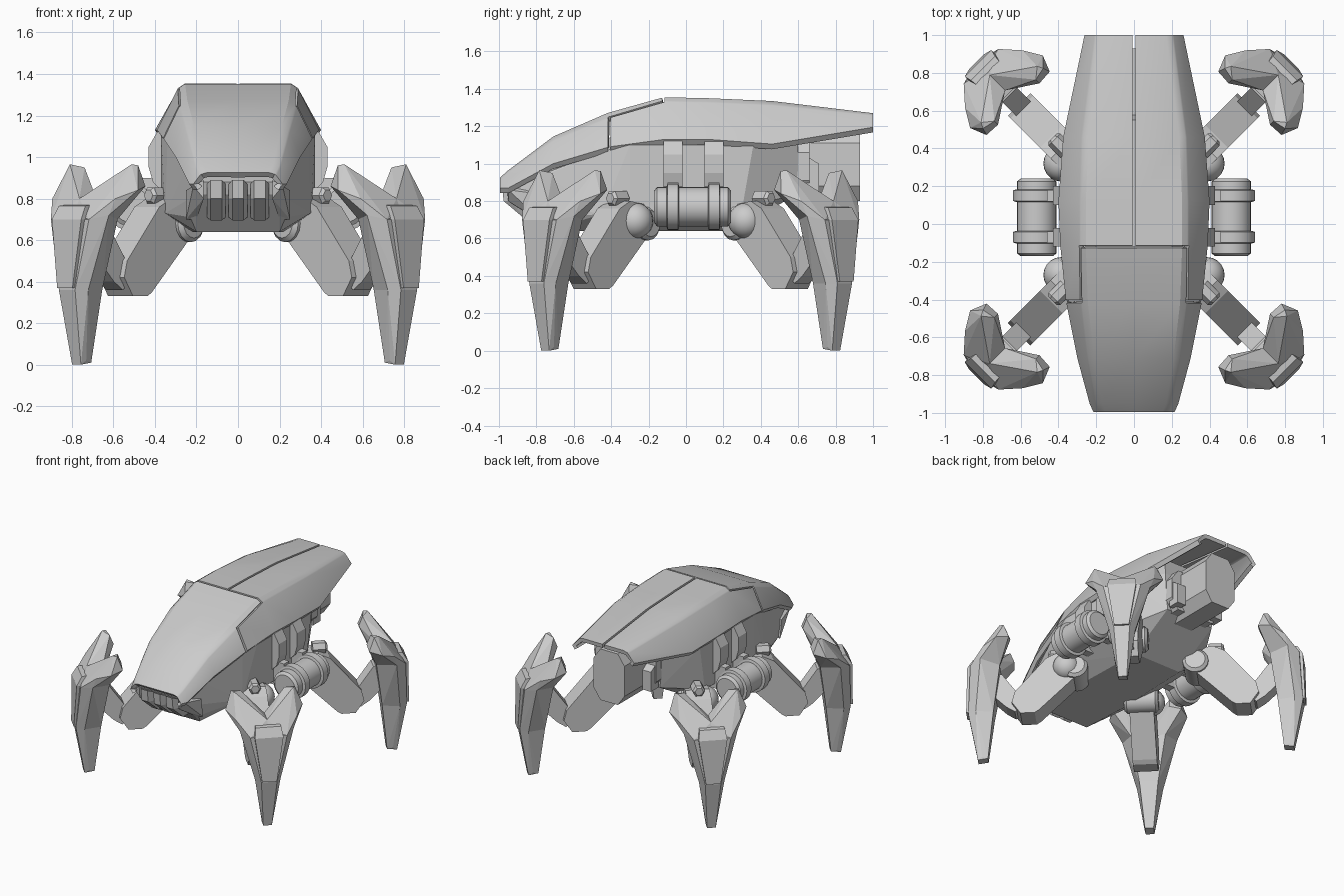
import bpy, bmesh, math
from mathutils import Vector, Matrix

if "Cube" in bpy.data.objects:
    bpy.data.objects.remove(bpy.data.objects["Cube"])

grey = bpy.data.materials.new("light_grey")
grey.diffuse_color = (0.6, 0.6, 0.6, 1)
grey.use_nodes = True
grey.node_tree.nodes["Principled BSDF"].inputs["Base Color"].default_value = grey.diffuse_color
R2 = math.sqrt(2)


def smooth_by_angle(ob):
    bpy.ops.object.select_all(action='DESELECT')
    ob.select_set(True)
    bpy.context.view_layer.objects.active = ob
    bpy.ops.object.shade_smooth_by_angle(angle=math.radians(25))


def finish(name, bm, smooth=True):
    bmesh.ops.recalc_face_normals(bm, faces=bm.faces)
    me = bpy.data.meshes.new(name)
    bm.to_mesh(me)
    bm.free()
    me.materials.append(grey)
    ob = bpy.data.objects.new(name, me)
    bpy.context.collection.objects.link(ob)
    if smooth:
        smooth_by_angle(ob)
    return ob


def hull(name, *groups):
    """Faceted part made from one or more convex point groups."""
    bm = bmesh.new()
    for pts in groups:
        vs = [bm.verts.new(p) for p in pts]
        res = bmesh.ops.convex_hull(bm, input=vs)
        junk = {v for v in res["geom_interior"] if isinstance(v, bmesh.types.BMVert)}
        bmesh.ops.delete(bm, geom=list(junk), context='VERTS')
    bmesh.ops.dissolve_limit(bm, angle_limit=0.02, verts=bm.verts, edges=bm.edges)
    return finish(name, bm, False)


def both(pts):
    return [(s * x, y, z) for x, y, z in pts for s in (1, -1)]


def box(x0, x1, y0, y1, z0, z1):
    return [(x, y, z) for x in (x0, x1) for y in (y0, y1) for z in (z0, z1)]


def lathe(name, origin, axis, profile, sides=24):
    """Turned part: profile of (distance along axis, radius)."""
    bm = bmesh.new()
    rot = Vector(axis).to_track_quat('Z', 'Y').to_matrix()
    rings = []
    for d, r in profile:
        rings.append([bm.verts.new(Vector(origin) + rot @ Vector(
            (r * math.cos(2 * math.pi * i / sides), r * math.sin(2 * math.pi * i / sides), d)))
            for i in range(sides)])
    for a, b in zip(rings, rings[1:]):
        for i in range(sides):
            j = (i + 1) % sides
            bm.faces.new((a[i], a[j], b[j], b[i]))
    bm.faces.new(rings[0])
    bm.faces.new(rings[-1])
    return finish(name, bm)


# Shell stations: y, roof half width, roof z, shoulder x, shoulder z, rim x, rim z
STATIONS = [
    (-0.995, .15, .925, .185, .91, .215, .87),
    (-0.95, .17, .965, .205, .95, .235, .87),
    (-0.71, .21, 1.145, .25, 1.12, .30, 1.00),
    (-0.41, .245, 1.275, .285, 1.245, .36, 1.09),
    (-0.12, .255, 1.355, .29, 1.33, .39, 1.13),
    (0.12, .255, 1.35, .29, 1.325, .40, 1.13),
    (0.46, .24, 1.335, .28, 1.31, .375, 1.105),
    (1.00, .17, 1.27, .21, 1.255, .262, 1.195)]


def section(y):
    for a, b in zip(STATIONS, STATIONS[1:]):
        if y <= b[0] + 1e-6:
            break
    t = (y - a[0]) / (b[0] - a[0])
    _, w, z, sx, sz, rx, rz = [p + (q - p) * t for p, q in zip(a, b)]
    return [(0, y, z), (.008, y, z), (w, y, z), (sx - .008, y, sz + .007), (sx, y, sz),
            (rx, y, rz), (rx - .02, y, rz - .028)]


def shell(name, strips, sides):
    """Curved plate: strips of (y list, first column, last column)."""
    bm = bmesh.new()
    for s in sides:
        for ys, c0, c1 in strips:
            rows = [[bm.verts.new((s * x, yy, z)) for x, yy, z in section(y)[c0:c1 + 1]] for y in ys]
            for a, b in zip(rows, rows[1:]):
                for i in range(len(a) - 1):
                    f = (a[i], a[i + 1], b[i + 1], b[i])
                    bm.faces.new(f if s > 0 else f[::-1])
    bmesh.ops.remove_doubles(bm, verts=bm.verts, dist=0.0005)
    ob = finish(name, bm, False)
    mod = ob.modifiers.new("thickness", 'SOLIDIFY')
    mod.thickness = 0.03
    # the plate thickens inward, below the curved surface
    up = sum(p.normal.z * p.area for p in ob.data.polygons)
    mod.offset = -1 if up > 0 else 1
    bpy.context.view_layer.objects.active = ob
    bpy.ops.object.modifier_apply(modifier=mod.name)
    smooth_by_angle(ob)


shell("front_shell", [([-.995, -.95, -.71, -.418], 0, 6), ([-.418, -.128], 0, 3)], (1, -1))
for s, side in ((1, "right"), (-1, "left")):
    shell(side + "_rear_shell", [([-.403, -.115], 4, 6), ([-.115, .12, .46, 1.0], 1, 6)], (s,))

# Main body with tapered nose and belly
hull("body", both([
    (.19, -.94, .88), (.20, -.92, .82), (.23, -.80, .71), (.20, -.75, .64), (.25, -.75, .94),
    (.35, -.45, .73), (.34, -.43, 1.07), (.22, -.40, .64), (.37, -.30, .74), (.37, -.30, 1.10),
    (.37, .30, .76), (.37, .36, 1.10), (.20, .25, .64), (.20, .60, .84), (.22, .60, 1.12),
    (.20, -.12, 1.28), (.18, .55, 1.27)]))

# Three nose slats, leaning back at the bottom
for i in (-1, 0, 1):
    c, w = i * .105, .045
    hull("nose_slat", [(c + s * k, y, z) for s in (1, -1) for k, y, z in (
        (w, -.94, .87), (w * .6, -.985, .89), (w * .6, -.975, .80), (w, -.94, .80),
        (w * .6, -.85, .695), (w, -.82, .71), (w, -.80, .80))])
# Cheek frames beside the slats
for s in (1, -1):
    hull("nose_cheek", [(s * x, y, z) for x, y, z in (
        (.165, -.96, .89), (.215, -.95, .86), (.165, -.95, .80), (.20, -.80, .70),
        (.25, -.78, .70), (.25, -.80, .84), (.165, -.75, .85))])


# Rear engine block with stepped collar
def oct_pts(hw, z0, z1, c, y0, y1):
    return both([(x, y, z) for y in (y0, y1) for x, z in (
        (hw, z0 + c), (hw, z1 - c), (hw - c * .7, z0), (hw - c * .7, z1))])


hull("rear_engine", oct_pts(.13, .80, 1.19, .08, .5, .93))
hull("engine_collar", oct_pts(.21, .83, 1.14, .08, .40, .66))
for s in (1, -1):
    hull("engine_side_block", [(s * x, y, z) for x, y, z in
         box(.13, .2, .62, .71, .85, 1.0) + [(.13, .63, 1.05), (.2, .63, 1.05)]])

# Side canisters with bands and hanging brackets
for s in (1, -1):
    lathe("side_canister", (s * .515, 0, .77), (0, 1, 0),
          [(-.17, .085), (-.155, .105), (.225, .105), (.24, .085)])
    for y in (-.07, .15):
        lathe("canister_band", (s * .515, y, .77), (0, 1, 0),
              [(-.033, .11), (-.028, .125), (.028, .125), (.033, .11)])
        hull("canister_bracket", [(s * x, yy, z) for yy in (y - .05, y + .05) for x, z in (
            (.33, 1.12), (.39, 1.12), (.43, 1.05), (.43, .95), (.41, .88), (.33, .80))])
        hull("canister_arm", [(s * x, yy, z) for x, yy, z in
                              box(.33, .46, y - .03, y + .03, .72, .9)])


# Legs: u points outward on the diagonal, w runs across it
def leg(sx, sy, tag):
    def P(u, w, z):
        return (sx * (u + w) / R2, .025 - sy * (u - w) / R2, z)

    def sym(pts):
        return [P(u, k * w, z) for u, w, z in pts for k in (1, -1)]

    bm = bmesh.new()
    bmesh.ops.create_uvsphere(bm, u_segments=20, v_segments=12, radius=.095,
                              matrix=Matrix.Translation((sx * .385, .025 - sy * .295, .695)))
    finish(tag + "_hip_ball", bm)
    out = Vector((sx, -sy, 0))
    lathe(tag + "_hip_joint", P(.42, 0, .68), Vector((sx, sy, 0)),
          [(-.12, .07), (-.1, .09), (.1, .09), (.12, .07)], 16)
    lathe(tag + "_hip_bolt", (sx * .40, .025 - sy * .40, .815), out,
          [(-.06, .045), (.03, .045), (.045, .03)], 6)
    hull(tag + "_thigh", sym([(u, .085, z) for u, z in (
        (.36, .66), (.42, .60), (.67, .35), (.70, .33), (.80, .33), (.86, .42),
        (.84, .50), (.62, .76), (.54, .80), (.42, .78))]))
    hull(tag + "_knee_bar", sym([(u, .055, z) for u, z in (
        (.76, .42), (.84, .36), (.90, .40), (1.05, .55), (1.03, .68), (.93, .66))]))
    # Foot blade: two stacked sections
    s0 = [(1.10, .03, 0), (1.07, .036, .02), (1.03, .03, .01)]
    s1 = [(1.165, .055, .36), (1.11, .09, .36), (.99, .065, .36)]
    s2 = [(1.145, .13, .70), (1.07, .19, .72), (.94, .12, .70)]
    hull(tag + "_foot_tip", sym(s0 + s1))
    hull(tag + "_foot_blade", sym(s1 + s2))
    # Forked top of the foot with broad, blunt prongs
    for k in (1, -1):
        hull(tag + "_foot_fork", [P(u, k * w, z) for u, w, z in s2 + [
            (1.12, 0, .72), (.97, 0, .70), (1.08, 0, .80), (.965, 0, .80), (1.05, .215, .80),
            (.89, .155, .95), (.863, .155, .88), (.935, .21, .965), (.905, .225, .96),
            (.955, .272, .84), (.868, .237, .86)]])
    # Raised plate on the outer face
    hull(tag + "_foot_plate", sym([
        (1.08, .085, .77), (1.13, .09, .765), (1.168, .1, .70), (1.18, .052, .37),
        (1.12, .10, .70), (1.12, .05, .37)]))


for sy, end in ((1, "front"), (-1, "rear")):
    for sx, side in ((1, "right"), (-1, "left")):
        leg(sx, sy, end + "_" + side)
